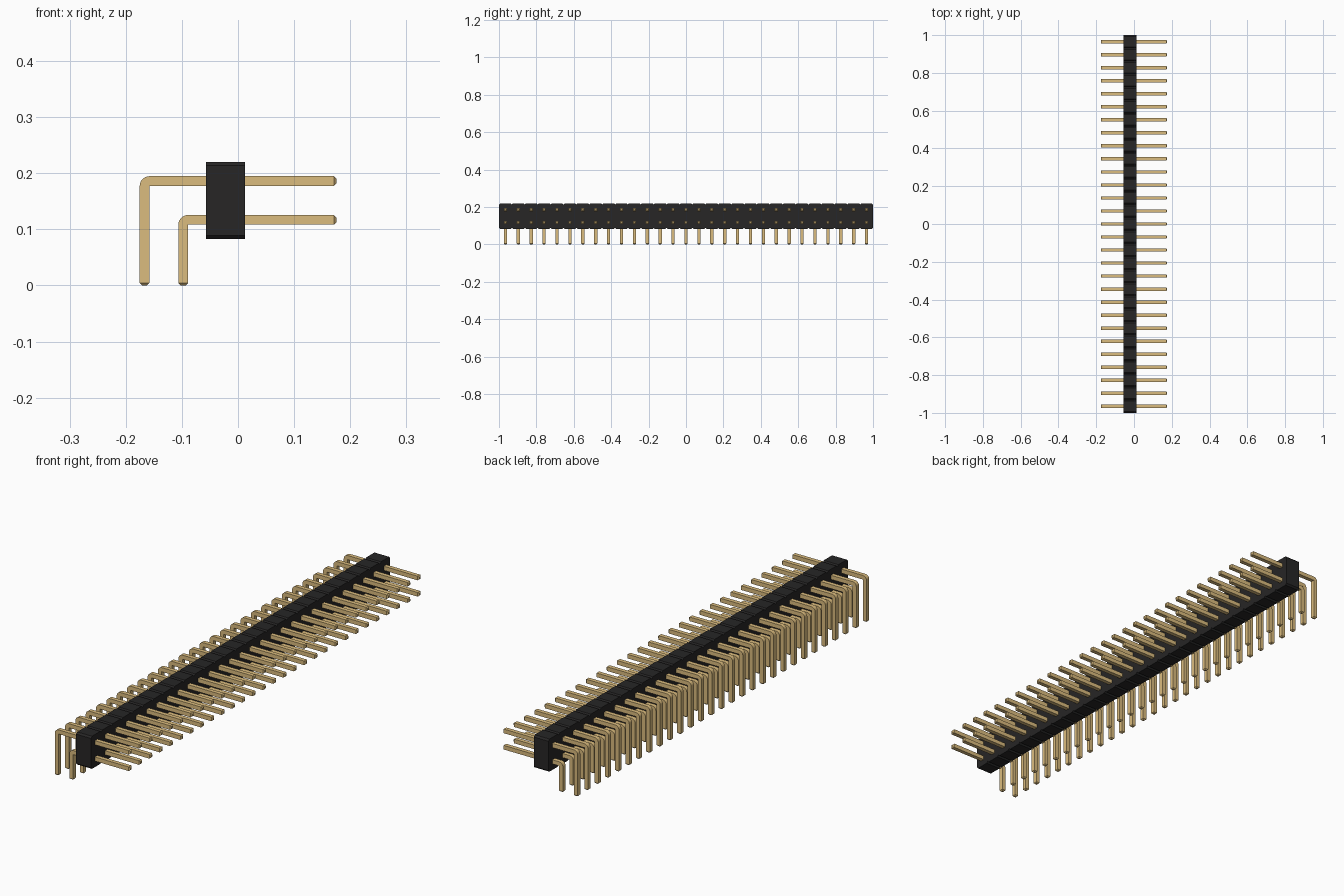
import bpy, bmesh, math
from mathutils import Vector

if "Cube" in bpy.data.objects:
    bpy.data.objects.remove(bpy.data.objects["Cube"])

COUNT = 29                 # pins per row
PITCH = 2 / COUNT
PIN = PITCH * 0.252        # square pin thickness
TIP = PIN / 4              # chamfer at the pin ends
CUT = PITCH / 10           # chamfer between housing segments
BASE = 0.0825              # underside of the housing
BODY_X0 = -0.0568
BODY_X1 = BODY_X0 + PITCH
PIN_END = 0.1752


def material(name, rgb):
    m = bpy.data.materials.new(name)
    m.use_nodes = True
    m.diffuse_color = (*rgb, 1)
    m.node_tree.nodes["Principled BSDF"].inputs["Base Color"].default_value = (*rgb, 1)
    return m


def make_object(name, bm, mat):
    bmesh.ops.recalc_face_normals(bm, faces=bm.faces)
    mesh = bpy.data.meshes.new(name)
    bm.to_mesh(mesh)
    bm.free()
    mesh.materials.append(mat)
    ob = bpy.data.objects.new(name, mesh)
    bpy.context.collection.objects.link(ob)
    return ob


black = material("black plastic", (0.02, 0.019, 0.019))
gold = material("gold metal", (0.71, 0.504, 0.21))


# Housing: one notched outline along y, extruded through x
def housing():
    top = BASE + 2 * PITCH
    upper, lower = [], []
    for i in range(COUNT):
        y0, y1 = -1 + i * PITCH, -1 + (i + 1) * PITCH
        for y, inset in ((y0, CUT), (y0 + CUT, 0), (y1 - CUT, 0), (y1, CUT)):
            if i and y == y0:
                continue   # shared notch point
            upper.append((y, top - inset))
            lower.append((y, BASE + inset))
    bm = bmesh.new()
    face = bm.faces.new([bm.verts.new((BODY_X0, y, z)) for y, z in upper + lower[::-1]])
    out = bmesh.ops.extrude_face_region(bm, geom=[face])
    bmesh.ops.translate(bm, vec=(PITCH, 0, 0),
                        verts=[v for v in out["geom"] if isinstance(v, bmesh.types.BMVert)])
    return make_object("housing", bm, black)


# Bent pin: square rings swept round a corner with a sharp inside and round outside
def pin_row(name, x, z):
    h = PIN / 2
    corner = Vector((x + h, z - h))
    rings = [((PIN_END, z + h - TIP), (PIN_END, z - h + TIP), h - TIP),
             ((PIN_END - TIP, z + h), (PIN_END - TIP, z - h), h)]
    for k in range(9):
        a = math.radians(90 + 90 * k / 8)
        rings.append((corner + PIN * Vector((math.cos(a), math.sin(a))), corner, h))
    rings += [((x - h, TIP), (x + h, TIP), h),
              ((x - h + TIP, 0), (x + h - TIP, 0), h - TIP)]
    bm = bmesh.new()
    y = -1 + PITCH / 2
    loops = []
    for o, i, w in rings:
        loops.append([bm.verts.new((p[0], y + s * w, p[1]))
                      for p, s in ((o, -1), (o, 1), (i, 1), (i, -1))])
    for a, b in zip(loops, loops[1:]):
        for k in range(4):
            n = (k + 1) % 4
            bm.faces.new((a[k], a[n], b[n], b[k]))
    bm.faces.new(loops[0])
    bm.faces.new(loops[-1])
    bmesh.ops.remove_doubles(bm, verts=bm.verts, dist=1e-5)
    ob = make_object(name, bm, gold)
    bpy.ops.object.select_all(action="DESELECT")
    ob.select_set(True)
    bpy.context.view_layer.objects.active = ob
    bpy.ops.object.shade_smooth_by_angle(angle=math.radians(30))
    arr = ob.modifiers.new("row", "ARRAY")
    arr.count = COUNT
    arr.use_relative_offset = False
    arr.use_constant_offset = True
    arr.constant_offset_displace = (0, PITCH, 0)
    return ob


housing()
outer_x = -PIN_END + PIN / 2
pin_row("upper_pins", outer_x, BASE + 1.5 * PITCH)
pin_row("lower_pins", outer_x + PITCH, BASE + 0.5 * PITCH)
